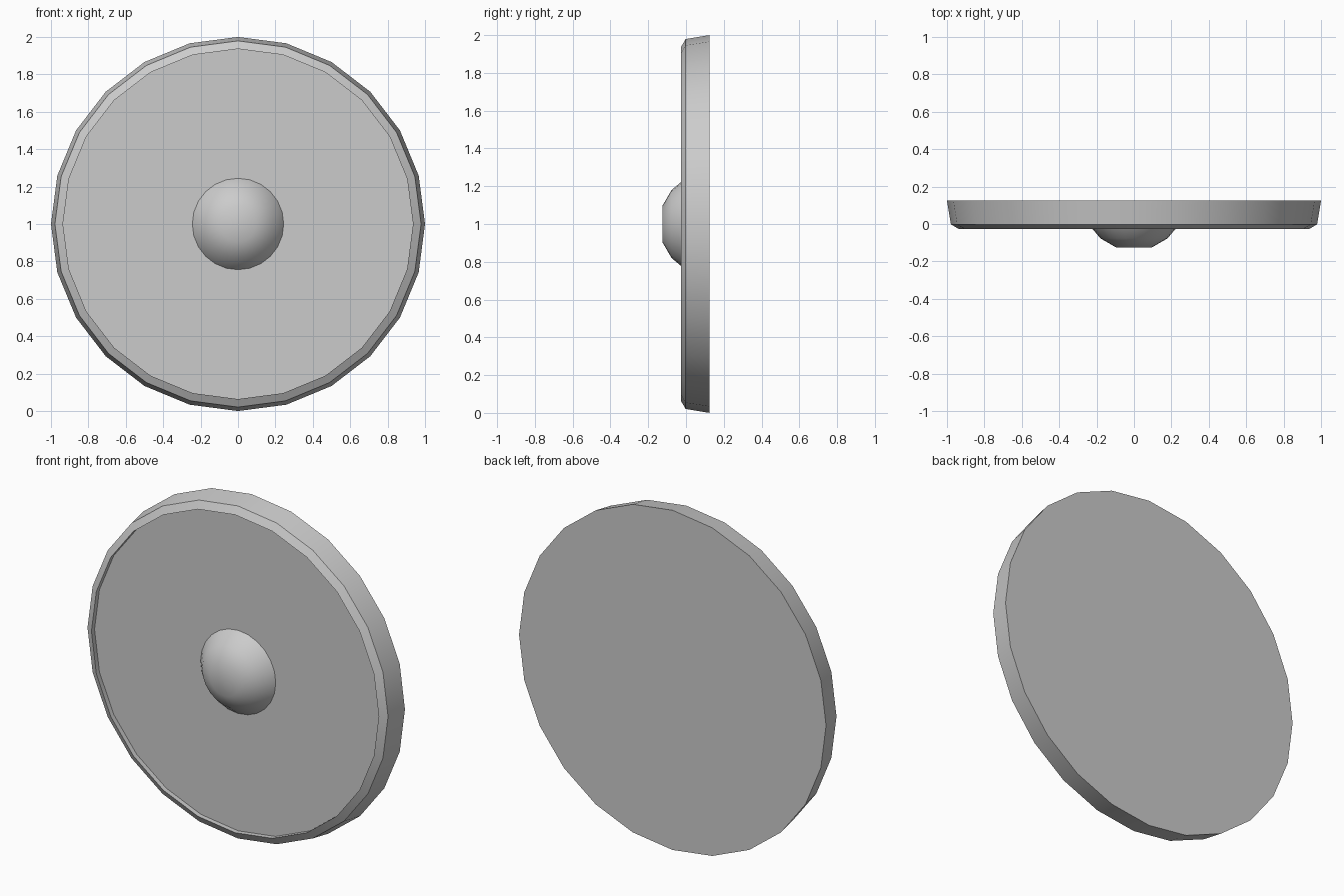
import bpy, bmesh, math
from math import sin, cos, pi

cube = bpy.data.objects.get("Cube")
if cube:
    bpy.data.objects.remove(cube, do_unlink=True)

grey = bpy.data.materials.new("plain_grey")
grey.use_nodes = True
colour = (0.6, 0.6, 0.6, 1)
grey.diffuse_color = colour
grey.node_tree.nodes["Principled BSDF"].inputs["Base Color"].default_value = colour


def lathe(name, profile, sides):
    """Turn (radius, y) points about the y axis; zero radius makes a fan."""
    bm = bmesh.new()
    rings = []
    for r, y in profile:
        count = sides if r > 0 else 1
        rings.append([bm.verts.new((r * cos(2 * pi * i / sides), y,
                                    1 + r * sin(2 * pi * i / sides)))
                      for i in range(count)])
    for a, b in zip(rings, rings[1:]):
        for i in range(sides):
            j = (i + 1) % sides
            corners = [a[i % len(a)], a[j % len(a)], b[j % len(b)], b[i % len(b)]]
            bm.faces.new(list(dict.fromkeys(corners)))
    bmesh.ops.recalc_face_normals(bm, faces=bm.faces)
    mesh = bpy.data.meshes.new(name)
    bm.to_mesh(mesh)
    bm.free()
    mesh.materials.append(grey)
    obj = bpy.data.objects.new(name, mesh)
    bpy.context.collection.objects.link(obj)
    bpy.ops.object.select_all(action='DESELECT')
    obj.select_set(True)
    bpy.context.view_layer.objects.active = obj
    bpy.ops.object.shade_smooth_by_angle(angle=math.radians(40))
    return obj


# Disc: recessed flat front inside a raised lip, bevel, flared side, flat back
lathe("shield_disc", [(0, 0.002), (0.936, 0.002), (0.936, -0.027),
                      (0.979, -0.002), (1, 0.125), (0, 0.125)], 24)

# Boss: flat-tipped round dome, its base sunk in the disc
radius, centre = 0.28, 0.138
dome = [(radius * sin(math.radians(t)), centre - radius * cos(math.radians(t)))
        for t in (20, 40, 60, 65)]
tip = (0, dome[0][1])
base = (0, dome[-1][1])
lathe("centre_boss", [tip] + dome + [base], 24)
